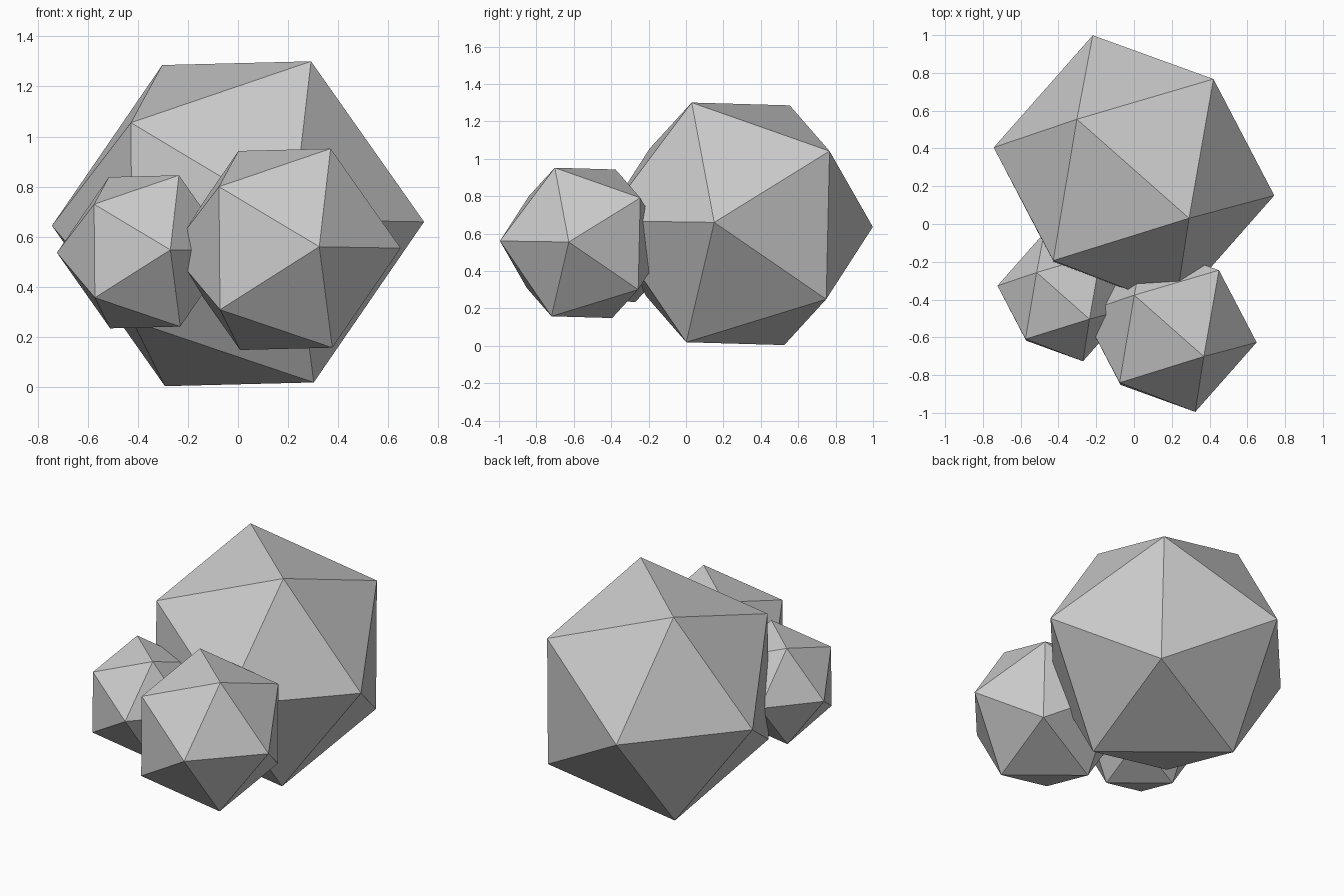
import bpy, bmesh
from mathutils import Matrix, Vector

if "Cube" in bpy.data.objects:
    bpy.data.objects.remove(bpy.data.objects["Cube"])


def frame(a, b):
    """Axes of the edge a-b: outward, along the edge, and sideways."""
    out, along = (a + b).normalized(), (a - b).normalized()
    return Matrix((out, along, out.cross(along))).transposed()


# Shared tilt of the boulders, from the two directions of the topmost edge
TOP_EDGE = frame(Vector((0.292, -0.248, 0.649)), Vector((-0.303, 0.277, 0.634)))


def boulder(name, centre, radius):
    bm = bmesh.new()
    bmesh.ops.create_icosphere(bm, subdivisions=1, radius=radius)
    bm.edges.ensure_lookup_table()
    a, b = (v.co.copy() for v in bm.edges[0].verts)
    turn = TOP_EDGE @ frame(a, b).transposed()
    bmesh.ops.transform(bm, matrix=turn.to_4x4(), verts=bm.verts)
    mesh = bpy.data.meshes.new(name)
    bm.to_mesh(mesh)
    bm.free()
    obj = bpy.data.objects.new(name, mesh)
    obj.location = centre
    bpy.context.collection.objects.link(obj)


# Three faceted boulders, overlapping where they touch
boulder("large_boulder", (0.0, 0.278, 0.652), 0.7535)
boulder("medium_boulder", (0.189, -0.548, 0.55), 0.467)
boulder("small_boulder", (-0.373, -0.387, 0.54), 0.355)
